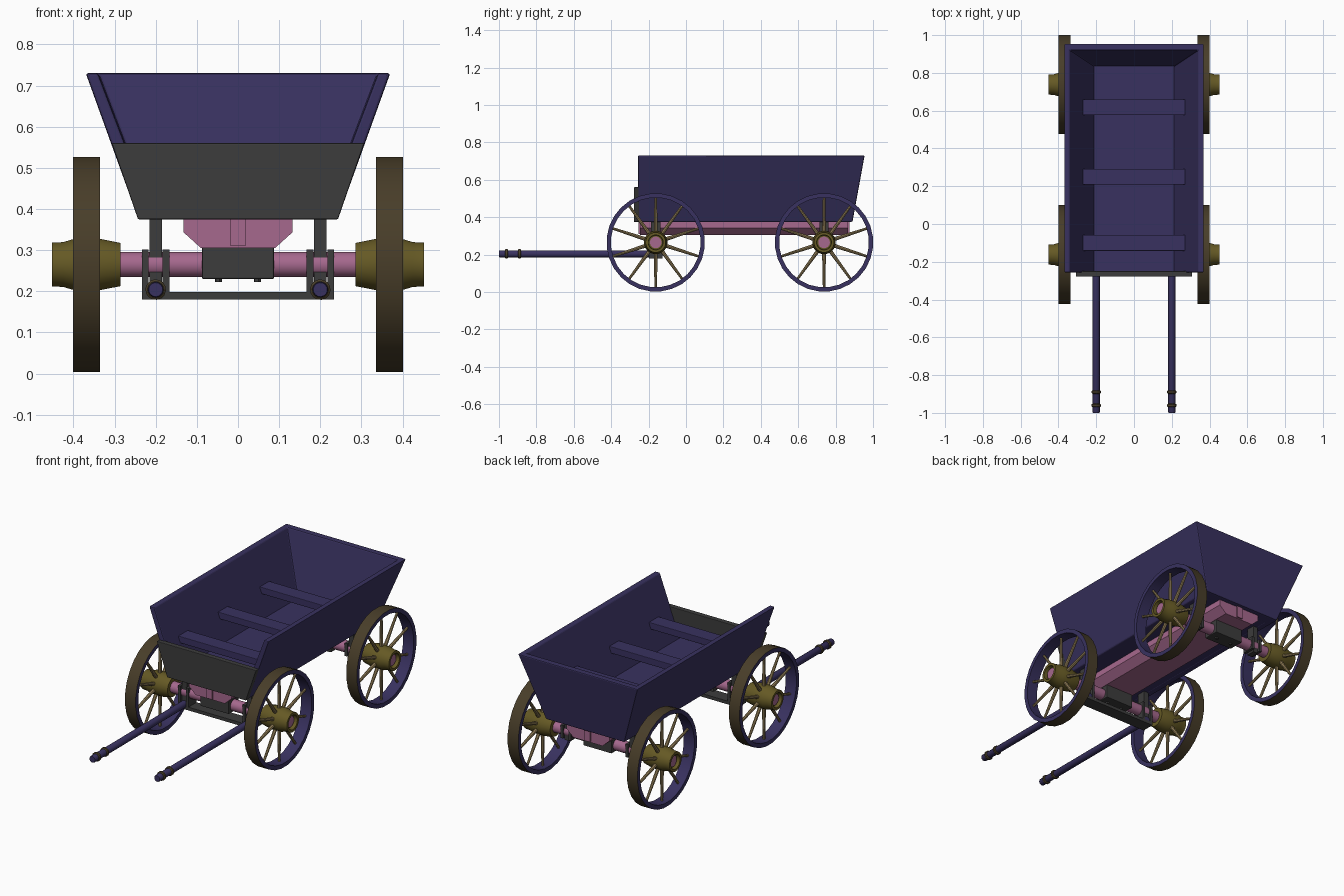
import bpy, bmesh, math
from mathutils import Vector

if "Cube" in bpy.data.objects:
    bpy.data.objects.remove(bpy.data.objects["Cube"])


def material(name, rgb):
    m = bpy.data.materials.new(name)
    m.diffuse_color = (*rgb, 1)
    m.use_nodes = True
    m.node_tree.nodes["Principled BSDF"].inputs["Base Color"].default_value = m.diffuse_color
    return m


PURPLE = material("painted_wood", (0.04, 0.031, 0.115))
BROWN = material("tyre_brown", (0.065, 0.047, 0.022))
OLIVE = material("hub_olive", (0.13, 0.1, 0.018))
PINK = material("axle_pink", (0.38, 0.14, 0.27))
TAN = material("spoke_tan", (0.3, 0.22, 0.1))
IRON = material("dark_iron", (0.045, 0.045, 0.045))


def loft(name, rings, mat, closed=False, smooth=False, bevel=0):
    """Skin a list of equal-length point rings; cap the ends unless closed."""
    bm = bmesh.new()
    vs = [[bm.verts.new(p) for p in r] for r in rings]
    n = len(vs[0])
    pairs = list(zip(vs, vs[1:])) + ([(vs[-1], vs[0])] if closed else [])
    for a, b in pairs:
        for i in range(n):
            j = (i + 1) % n
            bm.faces.new((a[i], a[j], b[j], b[i]))
    if not closed:
        bm.faces.new(vs[0])
        bm.faces.new(vs[-1])
    bmesh.ops.recalc_face_normals(bm, faces=bm.faces)
    me = bpy.data.meshes.new(name)
    bm.to_mesh(me)
    bm.free()
    ob = bpy.data.objects.new(name, me)
    bpy.context.collection.objects.link(ob)
    me.materials.append(mat)
    if bevel:
        mod = ob.modifiers.new("bevel", 'BEVEL')
        mod.width = bevel
        mod.segments = 2
    if smooth:
        bpy.ops.object.select_all(action='DESELECT')
        ob.select_set(True)
        bpy.context.view_layer.objects.active = ob
        bpy.ops.object.shade_smooth_by_angle(angle=math.radians(32))
    return ob


def box(name, x0, x1, y0, y1, z0, z1, mat, bevel=0):
    return loft(name, [[(x0, y0, z), (x1, y0, z), (x1, y1, z), (x0, y1, z)] for z in (z0, z1)],
                mat, bevel=bevel)


def turned(name, profile, n, mat, origin, axis, closed=False):
    """Turn (distance along axis, radius) points about an axis through origin."""
    axis = Vector(axis).normalized()
    u = axis.orthogonal().normalized()
    v = axis.cross(u)
    o = Vector(origin)
    rings = [[o + axis * d + (u * math.cos(math.tau * i / n) + v * math.sin(math.tau * i / n)) * r
              for i in range(n)] for d, r in profile]
    return loft(name, rings, mat, closed, smooth=True)


AXLE_Z, AXLES = 0.265, {"front": -0.162, "rear": 0.738}


def wheel(tag, s, y):
    c = (0, y, AXLE_Z)
    # Rim, with brown tread on the outside
    rim = turned(tag + "_wheel_rim", [(0.335, 0.24), (0.335, 0.263), (0.401, 0.263), (0.401, 0.24)],
                 28, PURPLE, c, (s, 0, 0), closed=True)
    rim.data.materials.append(BROWN)
    for p in rim.data.polygons:
        if abs(p.normal.x) < 0.5 and math.hypot(p.center.y - y, p.center.z - AXLE_Z) > 0.25:
            p.material_index = 1
    # Hub with a recessed end
    turned(tag + "_wheel_hub", [(0.285, 0.031), (0.285, 0.053), (0.335, 0.063), (0.402, 0.062),
                                (0.425, 0.055), (0.452, 0.054), (0.452, 0.04), (0.43, 0.038), (0.43, 0.031)],
           20, OLIVE, c, (s, 0, 0))
    # Tapered spokes
    for i in range(10):
        a = math.tau * i / 10
        d = (0, math.sin(a), math.cos(a))
        turned(f"{tag}_spoke_{i + 1}", [(0.05, 0.0105), (0.245, 0.0065)], 8, TAN,
               (s * 0.368, y, AXLE_Z), d)


for end, y in AXLES.items():
    for side, s in (("left", -1), ("right", 1)):
        wheel(f"{end}_{side}", s, y)
        # Strap from axle up to the body
        box(f"{end}_{side}_post", s * 0.2 - 0.015, s * 0.2 + 0.015, y - 0.025, y + 0.025,
            0.22, 0.38, IRON)
        for k, dx in enumerate((-0.025, 0.025)):
            x = s * 0.2 + dx
            low = 0.18 if end == "front" else 0.23
            box(f"{end}_{side}_clamp_{k + 1}", x - 0.008, x + 0.008, y - 0.036, y + 0.036,
                low, 0.302, IRON)
    # Axle with its clamp block and bolts
    turned(end + "_axle", [(-0.438, 0.031), (0.438, 0.031)], 20, PINK, (0, y, AXLE_Z), (1, 0, 0))
    box(end + "_axle_block", -0.088, 0.088, y - 0.045, y + 0.045, 0.23, 0.31, IRON, 0.004)
    for s in (-1, 1):
        turned(f"{end}_bolt_{s}", [(0.222, 0.009), (0.24, 0.009)], 6, IRON, (s * 0.047, y, 0), (0, 0, 1))

# Draw bar plate under the front axle
yf = AXLES["front"]
box("draw_bar", -0.233, 0.233, yf - 0.036, yf + 0.036, 0.18, 0.198, IRON)

# Two shafts with grip rings
for side, s in (("left", -1), ("right", 1)):
    turned(side + "_shaft", [(-1.0, 0.017), (-0.996, 0.019), (-0.13, 0.019)], 14, PURPLE,
           (s * 0.2, 0, 0.204), (0, 1, 0))
    for k, y in enumerate((-0.96, -0.89)):
        turned(f"{side}_shaft_ring_{k + 1}", [(-0.009, 0.02), (-0.005, 0.025), (0.005, 0.025), (0.009, 0.02)],
               14, BROWN, (s * 0.2, y, 0.204), (0, 1, 0))

# Chassis beam under the floor
beam = [(-0.132, 0.376), (-0.132, 0.343), (-0.09, 0.305), (0.09, 0.305), (0.132, 0.343), (0.132, 0.376)]
loft("chassis_beam", [[(x, y, z) for x, z in beam] for y in (-0.245, 0.865)], PINK)
for end, y in (("front", -0.245), ("rear", 0.865)):
    box(end + "_beam_key", -0.018, 0.018, y - 0.008, y + 0.008, 0.31, 0.376, PINK)

# Flared body walls: one U-shaped skin around left, back and right
Z0, Z1, YF = 0.375, 0.73, -0.257


def station(s, yo0, yo1, yi1, yi0):
    return [(s * 0.242, yo0, Z0), (s * 0.37, yo1, Z1), (s * 0.34, yi1, Z1), (s * 0.205, yi0, Z0)]


front = (YF, YF, YF, YF)
back = (0.89, 0.955, 0.92, 0.83)
loft("body_walls", [station(-1, *front), station(-1, *back), station(1, *back), station(1, *front)],
     PURPLE, bevel=0.006)
box("body_floor", -0.212, 0.212, YF, 0.84, 0.376, 0.402, PURPLE)

# Low tapered front board
board = [(-0.243, Z0), (0.243, Z0), (0.307, 0.56), (-0.307, 0.56)]
loft("front_board", [[(x, y, z) for x, z in board] for y in (-0.279, -0.25)], IRON, bevel=0.003)

# Bench slats
for i, y in enumerate((-0.1, 0.25, 0.618)):
    box(f"bench_{i + 1}", -0.27, 0.27, y - 0.042, y + 0.042, 0.51, 0.547, PURPLE, 0.003)
